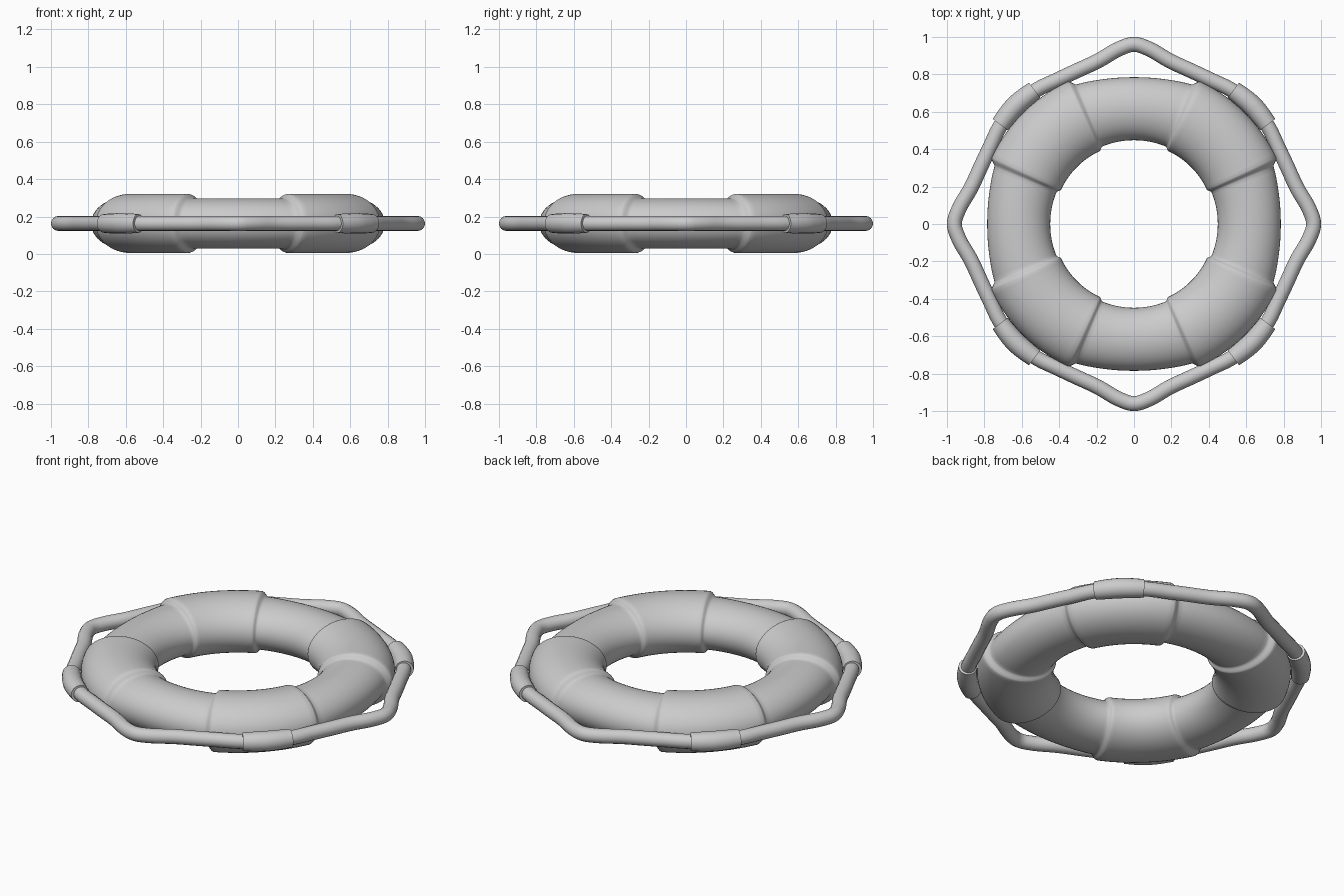
import bpy, bmesh
from math import sin, cos, pi, radians, hypot, atan2

if "Cube" in bpy.data.objects:
    bpy.data.objects.remove(bpy.data.objects["Cube"])

Z = 0.163  # mid height of the whole buoy


def finish(obj, angle):
    bpy.ops.object.select_all(action='DESELECT')
    obj.select_set(True)
    bpy.context.view_layer.objects.active = obj
    if obj.type == 'CURVE':
        bpy.ops.object.convert(target='MESH')
    bpy.ops.object.shade_smooth_by_angle(angle=radians(angle))


def section(deg):
    """Inner radius, outer radius and half height of the ring at an angle."""
    a = abs((deg + 45) % 90 - 45)            # distance from nearest axis
    main = (0.448, 0.785 + 0.022 * min(a / 22, 1) ** 2, 0.134)
    band = (0.431, 0.84, 0.158)
    t = min(max((a - 22.3) / 2.7, 0), 1)
    t = t * t * (3 - 2 * t)
    return [m + (b - m) * t for m, b in zip(main, band)]


# Buoy ring with four raised wrapped bands
quarter = [0, 3, 6, 9, 12, 15, 18, 20.5, 22.3, 22.9, 23.6, 24.4, 25,
           27, 30, 33, 36, 39, 42]
half = quarter + [45] + [90 - a for a in reversed(quarter[1:])]
angles = [q * 90 + a for q in range(4) for a in half]
SEG = 48
bm = bmesh.new()
loops = []
for deg in angles:
    ri, ro, h = section(deg)
    c, w, a = (ri + ro) / 2, (ro - ri) / 2, radians(deg)
    loops.append([bm.verts.new(((c + w * cos(p)) * cos(a), (c + w * cos(p)) * sin(a), Z + h * sin(p)))
                  for p in (2 * pi * k / SEG for k in range(SEG))])
for i, la in enumerate(loops):
    lb = loops[(i + 1) % len(loops)]
    for k in range(SEG):
        n = (k + 1) % SEG
        bm.faces.new((la[k], lb[k], lb[n], la[n]))
bmesh.ops.recalc_face_normals(bm, faces=bm.faces)
mesh = bpy.data.meshes.new("buoy_ring")
bm.to_mesh(mesh)
ring = bpy.data.objects.new("buoy_ring", mesh)
bpy.context.collection.objects.link(ring)
finish(ring, 35)


def tube(name, pts, radius, closed, scales=None):
    cu = bpy.data.curves.new(name, 'CURVE')
    cu.dimensions = '3D'
    cu.bevel_depth = radius
    cu.bevel_resolution = 6
    cu.resolution_u = 6
    cu.use_fill_caps = not closed
    sp = cu.splines.new('BEZIER')
    sp.bezier_points.add(len(pts) - 1)
    sp.use_cyclic_u = closed
    for i, (bp, (r, a)) in enumerate(zip(sp.bezier_points, pts)):
        bp.co = (r * cos(a), r * sin(a), Z)
        bp.handle_left_type = bp.handle_right_type = 'AUTO'
        bp.radius = scales[i] if scales else 1
    obj = bpy.data.objects.new(name, cu)
    bpy.context.collection.objects.link(obj)
    finish(obj, 40)


# Grab rope: one eighth of the path, mirrored and repeated
eighth = [(0.96, 0), (0.945, 0.06), (0.868, 0.2), (0.822, 0.3),
          (0.775, 0.4), (0.708, 0.535), (0.63, 0.63)]
polar = [(hypot(x, y), atan2(y, x)) for x, y in eighth]
side = polar + [(r, pi / 2 - a) for r, a in reversed(polar[1:-1])]
tube("grab_rope", [(r, a + q * pi / 2) for q in range(4) for r, a in side], 0.04, True)

# Sleeves holding the rope on each band
for q in range(4):
    mid = pi / 4 + q * pi / 2
    pts = [(r, mid + radians(d)) for r, d in
           ((0.891, -8.4), (0.893, -4), (0.895, 0), (0.893, 4), (0.891, 8.4))]
    tube(f"rope_sleeve_{q + 1}", pts, 0.055, False, (0.91, 0.98, 1, 0.98, 0.91))
